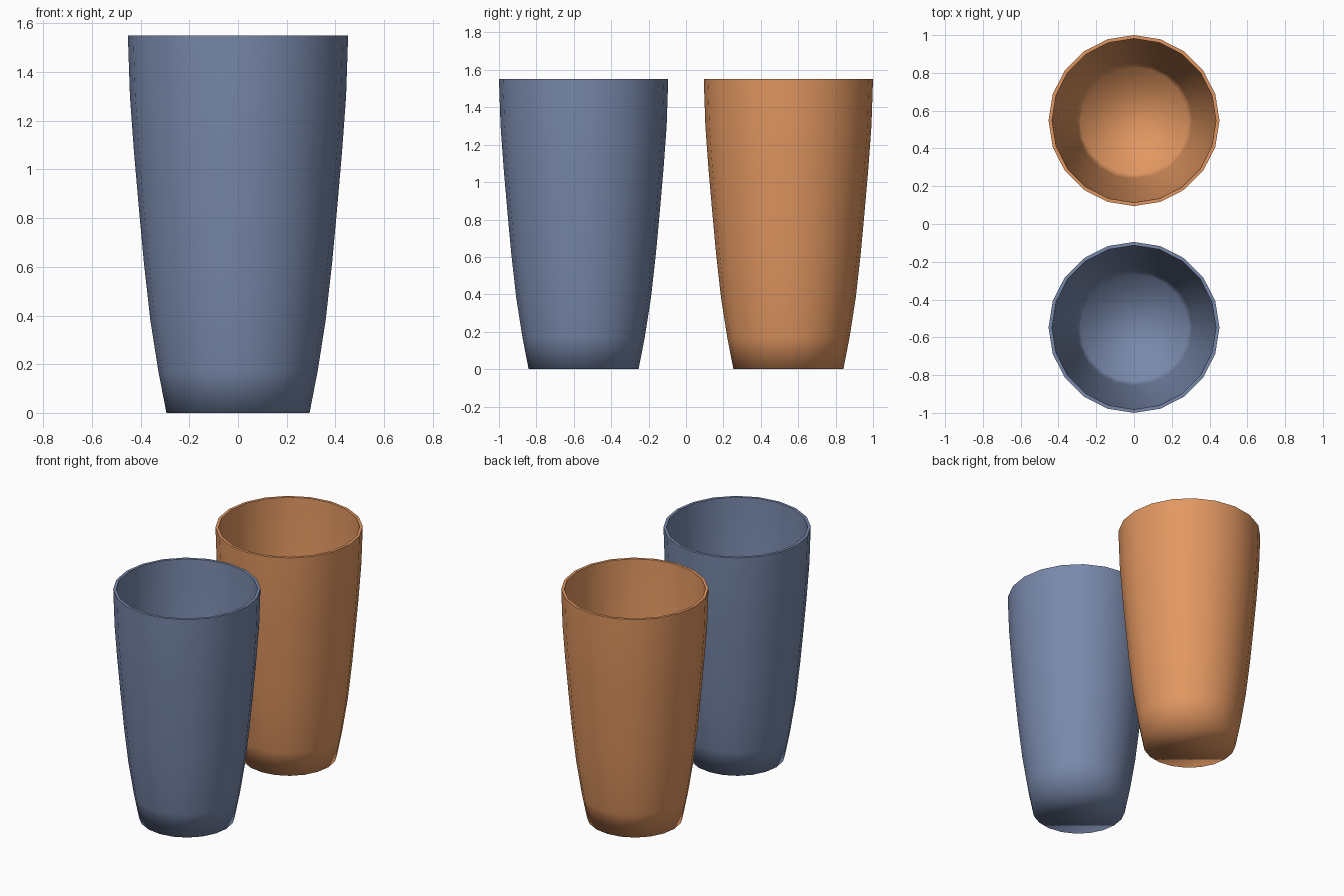
import bpy, bmesh, math

if "Cube" in bpy.data.objects:
    bpy.data.objects.remove(bpy.data.objects["Cube"])

SIDES = 20
# closed wall profile (radius, height): outside going up, then inside going down
OUTER = [(0.294, 0), (0.327, 0.17), (0.360, 0.38), (0.387, 0.62), (0.409, 0.86),
         (0.428, 1.08), (0.444, 1.30), (0.4525, 1.55)]
INNER = [(0.434, 1.55), (0.426, 1.30), (0.410, 1.08), (0.391, 0.86), (0.369, 0.62),
         (0.342, 0.38), (0.309, 0.17), (0.285, 0.02)]


def make_cup(name, y, color):
    bm = bmesh.new()
    rings = [[bm.verts.new((r * math.cos(i * math.tau / SIDES),
                            r * math.sin(i * math.tau / SIDES), z))
              for i in range(SIDES)] for r, z in OUTER + INNER]
    # walls
    for a, b in zip(rings, rings[1:]):
        for i in range(SIDES):
            j = (i + 1) % SIDES
            bm.faces.new((a[i], a[j], b[j], b[i]))
    # flat base and inside floor
    bm.faces.new(rings[0][::-1])
    bm.faces.new(rings[-1])
    for f in bm.faces:
        f.smooth = True
    # crisp rim
    for ring in (rings[len(OUTER) - 1], rings[len(OUTER)]):
        for i in range(SIDES):
            bm.edges.get((ring[i], ring[(i + 1) % SIDES])).smooth = False
    mesh = bpy.data.meshes.new(name)
    bm.to_mesh(mesh)
    bm.free()
    mat = bpy.data.materials.new(name + "_color")
    mat.diffuse_color = color
    mat.use_nodes = True
    mat.node_tree.nodes["Principled BSDF"].inputs["Base Color"].default_value = mat.diffuse_color
    mesh.materials.append(mat)
    ob = bpy.data.objects.new(name, mesh)
    ob.location.y = y
    bpy.context.collection.objects.link(ob)


make_cup("blue_cup", -0.5475, (0.19, 0.25, 0.41, 1))
make_cup("orange_cup", 0.5475, (0.76, 0.31, 0.12, 1))
